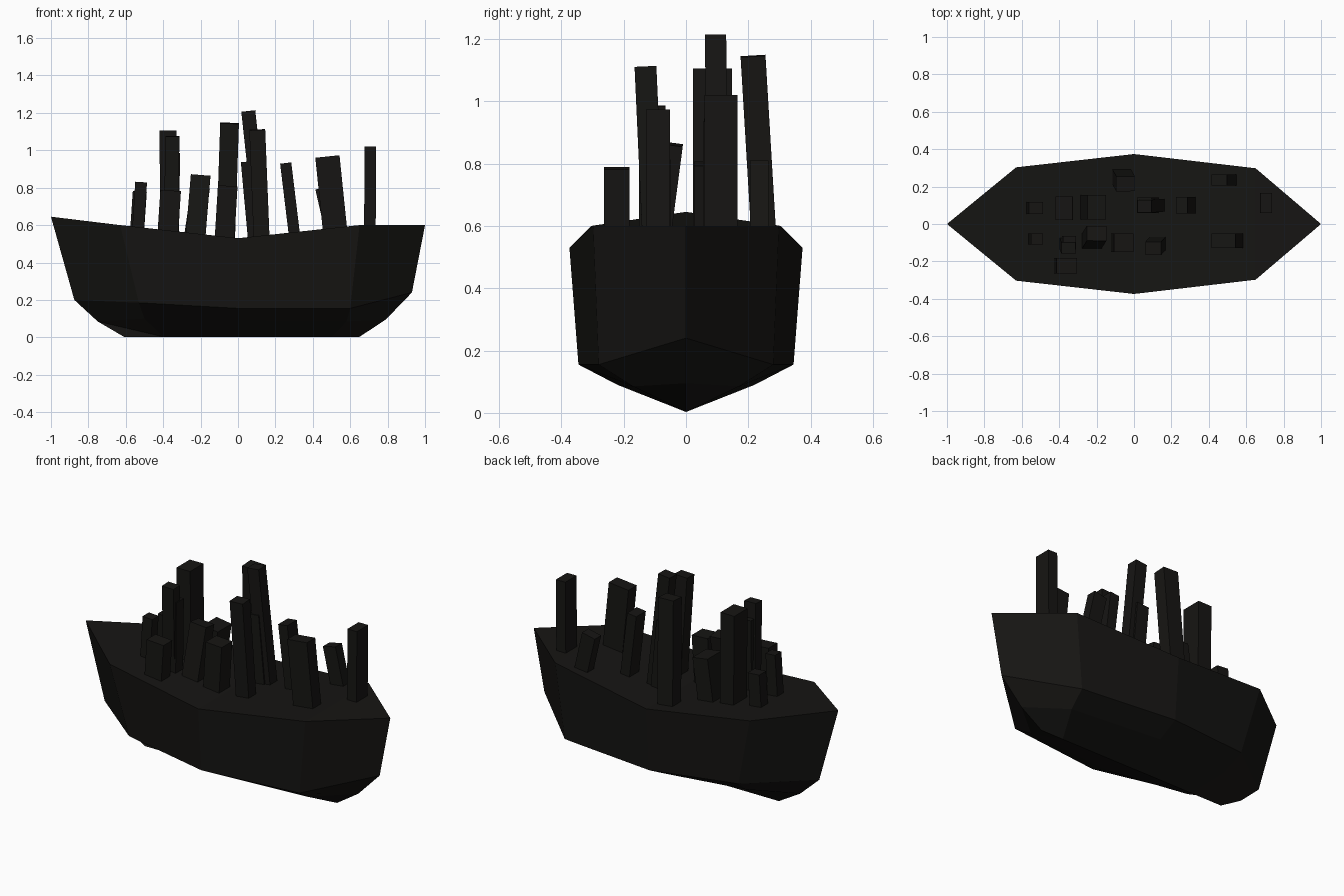
import bpy, bmesh
from mathutils import Vector, Matrix

if "Cube" in bpy.data.objects:
    bpy.data.objects.remove(bpy.data.objects["Cube"])

paint = bpy.data.materials.new("dark_stone")
paint.diffuse_color = (0.008, 0.0075, 0.0065, 1)
paint.use_nodes = True
paint.node_tree.nodes["Principled BSDF"].inputs["Base Color"].default_value = paint.diffuse_color


def finish(name, bm):
    bmesh.ops.recalc_face_normals(bm, faces=bm.faces)
    mesh = bpy.data.meshes.new(name)
    bm.to_mesh(mesh)
    bm.free()
    mesh.materials.append(paint)
    obj = bpy.data.objects.new(name, mesh)
    bpy.context.collection.objects.link(obj)


# Hull rings from deck edge down: bow, aft side, middle, fore side, stern
rings = [
    [(-1, 0, .645), (-.63, .303, .60), (0, .374, .53), (.65, .298, .60), (1, 0, .60)],
    [(-.875, 0, .2), (-.53, .265, .185), (0, .345, .155), (.6, .28, .155), (.93, 0, .24)],
    [(-.75, 0, .085), (-.5, .15, .10), (0, .22, .09), (.58, .17, .085), (.79, 0, .095)],
    [(-.61, 0, .003), (-.4, 0, .003), (0, 0, .003), (.5, 0, 0.003), (.65, 0, .003)],
]
bm = bmesh.new()
for side in (1, -1):
    grid = [[bm.verts.new((x, y * side, z)) for x, y, z in ring] for ring in rings]
    for upper, lower in zip(grid, grid[1:]):
        for i in range(4):
            bm.faces.new((upper[i], upper[i + 1], lower[i + 1], lower[i]))
    # Deck half, meeting along the centre line
    edge = grid[0]
    mid = [edge[0]] + [bm.verts.new((v.co.x, 0, v.co.z)) for v in edge[1:4]] + [edge[4]]
    bm.faces.new((edge[0], edge[1], mid[1]))
    for i in (1, 2):
        bm.faces.new((edge[i], edge[i + 1], mid[i + 1], mid[i]))
    bm.faces.new((edge[3], edge[4], mid[3]))
bmesh.ops.remove_doubles(bm, verts=bm.verts, dist=0.0005)
finish("hull", bm)

# Leaning towers: base x, base y, top x, top y, height, width, depth
towers = [
    (-.54, .085, -.525, .085, .78, .075, .065),
    (-.37, .085, -.375, .085, 1.105, .09, .125),
    (-.235, .09, -.20, .09, .80, .10, .13),
    (-.065, .25, -.045, .215, 1.145, .10, .08),
    (.125, .10, .055, .095, 1.21, .075, .068),
    (.09, .10, .055, .10, .94, .08, .085),
    (.30, .10, .255, .10, .932, .06, .09),
    (.51, .235, .455, .235, .80, .085, .06),
    (.705, .112, .708, .112, 1.02, .062, .105),
    (-.535, -.08, -.518, -.08, .83, .063, .06),
    (-.36, -.105, -.35, -.13, 1.075, .075, .06),
    (-.35, -.10, -.345, -.10, .985, .07, .07),
    (-.375, -.222, -.36, -.222, .785, .11, .083),
    (-.225, -.09, -.20, -.05, .863, .105, .08),
    (-.07, -.10, -.055, -.10, .81, .105, .10),
    (.125, -.105, .103, -.13, 1.11, .085, .07),
    (.52, -.09, .478, -.09, .967, .13, .078),
]
for number, (bx, by, tx, ty, height, width, depth) in enumerate(towers, 1):
    top = Vector((tx, ty, height))
    axis = (top - Vector((bx, by, .56))).normalized()
    length = height - .48
    spin = Vector((0, 0, 1)).rotation_difference(axis).to_matrix().to_4x4()
    placed = Matrix.Translation(top - axis * length / 2) @ spin
    bm = bmesh.new()
    bmesh.ops.create_cube(bm, size=1,
                          matrix=placed @ Matrix.Diagonal((width, depth, length, 1)))
    finish(f"tower_{number}", bm)
